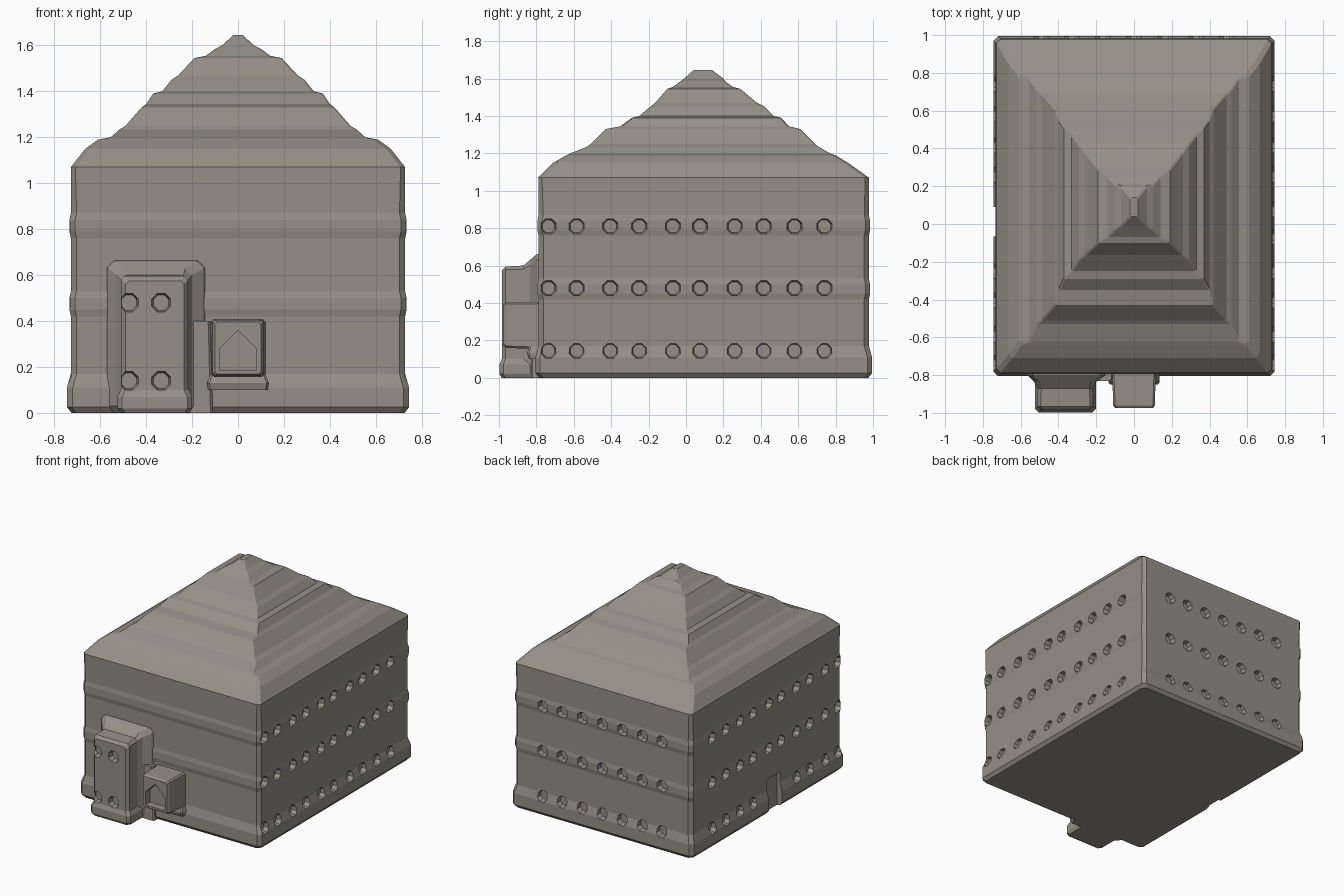
import bpy, bmesh, math
from mathutils import Matrix, Vector

if "Cube" in bpy.data.objects:
    bpy.data.objects.remove(bpy.data.objects["Cube"])

stone = bpy.data.materials.new("warm grey stone")
stone.diffuse_color = (0.30, 0.275, 0.24, 1)
stone.use_nodes = True
stone.node_tree.nodes["Principled BSDF"].inputs["Base Color"].default_value = stone.diffuse_color


def finish(name, bm):
    bmesh.ops.recalc_face_normals(bm, faces=bm.faces)
    me = bpy.data.meshes.new(name)
    bm.to_mesh(me)
    bm.free()
    me.materials.append(stone)
    ob = bpy.data.objects.new(name, me)
    bpy.context.collection.objects.link(ob)
    return ob


def loft(name, rows, along_y=False):
    """Skin chamfered rectangles given as (a0, a1, b0, b1, height, chamfer)."""
    bm = bmesh.new()
    rings = []
    for a0, a1, b0, b1, h, c in rows:
        pts = [(a0 + c, b0), (a1 - c, b0), (a1, b0 + c), (a1, b1 - c),
               (a1 - c, b1), (a0 + c, b1), (a0, b1 - c), (a0, b0 + c)]
        rings.append([bm.verts.new((a, h, b) if along_y else (a, b, h)) for a, b in pts])
    for r, s in zip(rings, rings[1:]):
        for i in range(8):
            j = (i + 1) % 8
            bm.faces.new((r[i], r[j], s[j], s[i]))
    bm.faces.new(rings[0])
    bm.faces.new(rings[-1])
    return finish(name, bm)


def box(bm, lo, hi):
    lo, hi = Vector(lo), Vector(hi)
    m = Matrix.Translation((lo + hi) / 2) @ Matrix.Diagonal((*(hi - lo), 1))
    bmesh.ops.create_cube(bm, size=1, matrix=m)


def window(bm, pos, outward):
    """Octagonal tapered cutter that narrows into the wall."""
    rot = Vector(outward).to_track_quat('Z', 'Y').to_matrix().to_4x4()
    m = Matrix.Translation(pos) @ rot @ Matrix.Rotation(math.pi / 8, 4, 'Z')
    bmesh.ops.create_cone(bm, cap_ends=True, segments=8, radius1=0.036,
                          radius2=0.052, depth=0.08, matrix=m)


def cut(target, cutter):
    mod = target.modifiers.new("openings", 'BOOLEAN')
    mod.operation = 'DIFFERENCE'
    mod.solver = 'EXACT'
    mod.object = cutter
    bpy.context.view_layer.update()
    dg = bpy.context.evaluated_depsgraph_get()
    me = bpy.data.meshes.new_from_object(target.evaluated_get(dg))
    target.modifiers.clear()
    target.data = me
    bpy.data.objects.remove(cutter)


# Main block: flared base, faint storey bands, straight walls
walls = [(.725, 0), (.745, .025), (.745, .11), (.728, .17), (.728, .42),
         (.734, .45), (.734, .50), (.728, .53), (.728, .76), (.734, .79),
         (.734, .84), (.728, .87)]
rows = [(-w, w, -.06 - w, .25 + w, z, .025) for w, z in walls]
# Stepped hipped roof: half width, front y, back y, height
roof = [(.728, -.79, .978, 1.07), (.665, -.71, .866, 1.15), (.61, -.64, .80, 1.19),
        (.555, -.62, .77, 1.20), (.515, -.53, .71, 1.235), (.49, -.51, .69, 1.25),
        (.42, -.43, .61, 1.33), (.40, -.35, .55, 1.345), (.37, -.29, .51, 1.39),
        (.33, -.25, .47, 1.40), (.29, -.19, .42, 1.45), (.26, -.165, .38, 1.47),
        (.19, -.10, .29, 1.545), (.14, -.07, .25, 1.555), (.10, -.03, .21, 1.585),
        (.07, -.01, .20, 1.60), (.02, .04, .14, 1.645)]
rows += [(-w, w, a, b, z, .02 if w > .6 else .008) for w, a, b, z in roof]
block = loft("main_block_and_roof", rows)

# Window recesses on both sides and the back, plus the left doorway
bm = bmesh.new()
side_y = (-.735, -.585, -.405, -.25, -.07, .075, .26, .415, .58, .74)
back_x = (-.49, -.33, -.165, 0, .165, .33, .49)
for z in (.145, .48, .81):
    out = .745 if z < .2 else .734
    for y in side_y:
        window(bm, (out, y, z), (1, 0, 0))
        if z > .2 or abs(y) > .1:
            window(bm, (-out, y, z), (-1, 0, 0))
    for x in back_x:
        window(bm, (x, out + .25, z), (0, 1, 0))
box(bm, (-.80, -.065, -.05), (-.705, .09, .25))
cut(block, finish("openings_cutter", bm))

# Front bay flaring into the wall
bay = loft("front_bay", [
    (-.58, -.13, 0, .67, -.76, .03), (-.565, -.15, 0, .66, -.80, .03),
    (-.53, -.20, 0, .63, -.835, .03), (-.51, -.217, 0, .60, -.87, .02),
    (-.51, -.217, 0, .595, -.965, .015), (-.49, -.235, .01, .575, -.985, .015)], True)
bm = bmesh.new()
for z in (.14, .48):
    for x in (-.475, -.335):
        window(bm, (x, -.985, z), (0, -1, 0))
cut(bay, finish("bay_window_cutter", bm))
loft("bay_plinth", [(-.51, -.21, -.985, -.76, 0, .02), (-.525, -.20, -.997, -.76, .02, .02),
                    (-.525, -.20, -.997, -.76, .07, .02), (-.51, -.215, -.985, -.76, .10, .02)])

# Porch box with a gabled recess
porch = loft("porch", [(-.125, .125, .155, .41, -.75, .01), (-.115, .115, .155, .405, -.81, .01),
                       (-.11, .11, .16, .405, -.96, .01), (-.10, .10, .17, .395, -.975, .01)], True)
bm = bmesh.new()
gable = [(-.08, .185), (.08, .185), (.08, .28), (0, .36), (-.08, .28)]
f = bm.faces.new([bm.verts.new((x, -1.0, z)) for x, z in gable])
new = bmesh.ops.extrude_face_region(bm, geom=[f])['geom']
bmesh.ops.translate(bm, vec=(0, .08, 0), verts=[v for v in new if isinstance(v, bmesh.types.BMVert)])
cut(porch, finish("porch_recess_cutter", bm))

# Ledge under the porch and strip linking the bay to it
loft("porch_step", [(-.13, .13, -.84, -.76, .10, .01), (-.135, .135, -.85, -.76, .13, .01),
                    (-.12, .12, -.84, -.76, .165, .01)])
loft("bay_link", [(-.22, -.11, -.83, -.76, 0, .01), (-.22, -.12, -.83, -.76, .40, .01)])
